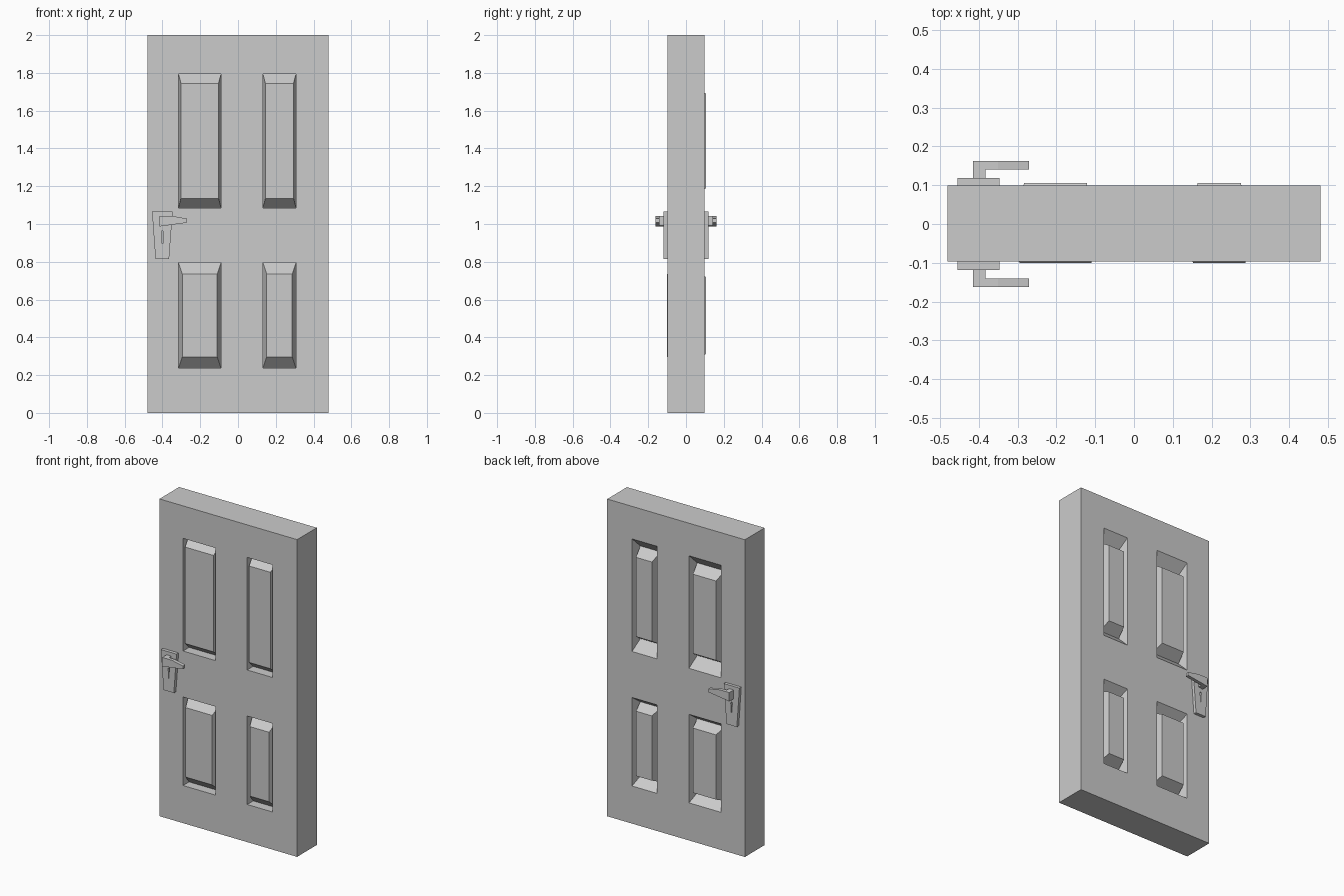
import bpy, bmesh

if "Cube" in bpy.data.objects:
    bpy.data.objects.remove(bpy.data.objects["Cube"])

YF, YB = -0.097, 0.099          # front and back skins of the slab
COLS = [(-0.315, -0.09), (0.132, 0.307)]
ROWS = [(0.237, 0.795), (1.085, 1.795)]


def finish(name, bm):
    bmesh.ops.remove_doubles(bm, verts=bm.verts, dist=1e-5)
    bmesh.ops.recalc_face_normals(bm, faces=bm.faces)
    me = bpy.data.meshes.new(name)
    bm.to_mesh(me)
    bm.free()
    ob = bpy.data.objects.new(name, me)
    bpy.context.collection.objects.link(ob)
    return ob


def ring(bm, x0, x1, z0, z1, y):
    return [bm.verts.new((x, y, z)) for x, z in ((x0, z0), (x1, z0), (x1, z1), (x0, z1))]


def bridge(bm, a, b):
    n = len(a)
    for i in range(n):
        bm.faces.new((a[i], a[(i + 1) % n], b[(i + 1) % n], b[i]))


def prism(name, pts, y0, y1):
    bm = bmesh.new()
    a = [bm.verts.new((x, y0, z)) for x, z in pts]
    b = [bm.verts.new((x, y1, z)) for x, z in pts]
    bridge(bm, a, b)
    bm.faces.new(a)
    bm.faces.new(b)
    return finish(name, bm)


def panel(bm, col, row, steps):
    # steps: (x inset, z inset, y) from the opening to the raised field
    rings = [ring(bm, col[0] + ix, col[1] - ix, row[0] + iz, row[1] - iz, y)
             for ix, iz, y in steps]
    for a, b in zip(rings, rings[1:]):
        bridge(bm, a, b)
    bm.faces.new(rings[-1])


# Door slab: skin grid with panel openings, then the rim
bm = bmesh.new()
xs = [-0.48, *COLS[0], *COLS[1], 0.48]
zs = [0, *ROWS[0], *ROWS[1], 2]
for y in (YF, YB):
    for i in range(5):
        for j in range(5):
            if not (i % 2 and j % 2):
                bm.faces.new(ring(bm, xs[i], xs[i + 1], zs[j], zs[j + 1], y))
for i in range(5):
    for z in (0, 2):
        bm.faces.new([bm.verts.new(p) for p in ((xs[i], YF, z), (xs[i + 1], YF, z),
                                                (xs[i + 1], YB, z), (xs[i], YB, z))])
    for x in (-0.48, 0.48):
        bm.faces.new([bm.verts.new(p) for p in ((x, YF, zs[i]), (x, YF, zs[i + 1]),
                                                (x, YB, zs[i + 1]), (x, YB, zs[i]))])

# Recessed panels with raised fields on both sides
for col in COLS:
    for k, row in enumerate(ROWS):
        fx, fz, fy = ((0.02, 0.06, -0.1), (0.013, 0.051, -0.0965))[k]
        panel(bm, col, row, [(0, 0, YF), (0, 0, YF + 0.06), (fx, fz, fy)])
        bz = (0.075, 0.105)[k]
        panel(bm, col, row, [(0, 0, YB), (0.016, bz * 0.6, YB - 0.06), (0.032, bz, 0.106)])
finish("door_slab", bm)

# Handle sets, mirrored front and back
PLATE = [(-0.455, 1.065), (-0.437, 0.815), (-0.365, 0.815), (-0.346, 1.065)]
LEVER = [(-0.415, 0.987), (-0.27, 1.007), (-0.27, 1.028), (-0.35, 1.043), (-0.415, 1.043)]
STEM = [(-0.415, 0.987), (-0.383, 0.9915), (-0.383, 1.043), (-0.415, 1.043)]
KEYHOLE = [(-0.402, 0.897), (-0.398, 0.897), (-0.397, 0.94), (-0.394, 0.95), (-0.396, 0.963),
           (-0.404, 0.963), (-0.406, 0.95), (-0.403, 0.94)]
for side, s in (("front", -1), ("back", 1)):
    plate = prism(side + "_handle_plate", PLATE, s * 0.09, s * 0.118)
    cutter = prism(side + "_keyhole_cutter", KEYHOLE, s * 0.105, s * 0.13)
    cutter.hide_render = True
    cutter.hide_set(True)
    cut = plate.modifiers.new("keyhole", 'BOOLEAN')
    cut.operation = 'DIFFERENCE'
    cut.object = cutter
    prism(side + "_handle_stem", STEM, s * 0.115, s * 0.142)
    prism(side + "_handle_lever", LEVER, s * 0.141, s * 0.162)
